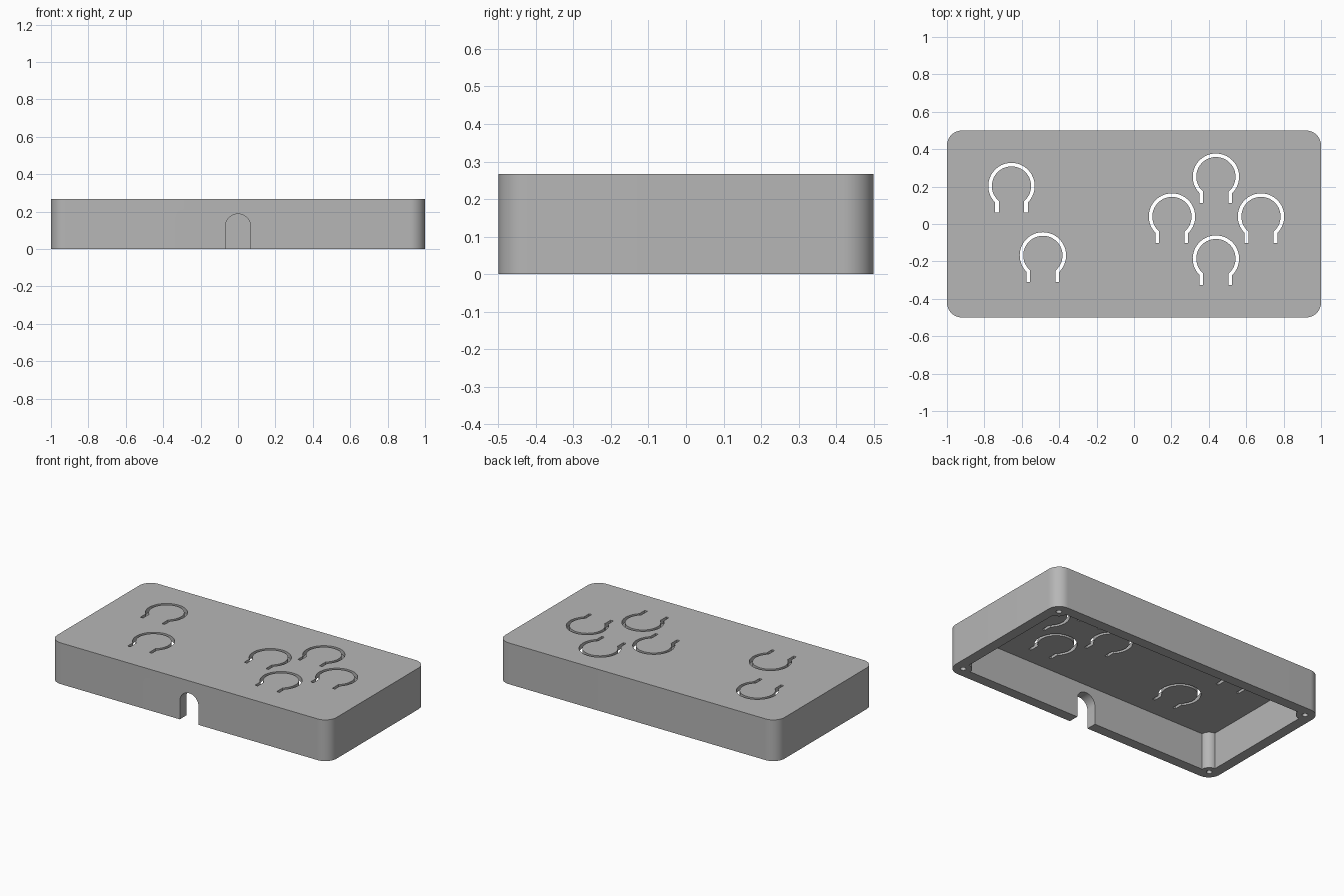
import bpy, bmesh, math
from mathutils import Matrix, Vector

cube = bpy.data.objects.get("Cube")
if cube:
    bpy.data.objects.remove(cube, do_unlink=True)

LENGTH, WIDTH, HEIGHT = 2.0, 1.0, 0.267
WALL, LID = 0.067, 0.03
POST_R, HOLE_R = 0.053, 0.017
CORNER_R = 0.08

grey = bpy.data.materials.new("plain grey")
grey.use_nodes = True
colour = (0.47, 0.47, 0.47, 1)
grey.diffuse_color = colour
grey.node_tree.nodes["Principled BSDF"].inputs["Base Color"].default_value = colour


def arc(cx, cy, r, start, end, steps):
    """Points on an arc, angles in degrees."""
    angles = [math.radians(start + (end - start) * i / steps) for i in range(steps + 1)]
    return [(cx + r * math.cos(a), cy + r * math.sin(a)) for a in angles]


def prism(name, outline, low, high, matrix=Matrix()):
    """Extrude a flat outline from low to high, then place it."""
    bm = bmesh.new()
    face = bm.faces.new([bm.verts.new((x, y, low)) for x, y in outline])
    lifted = bmesh.ops.extrude_face_region(bm, geom=[face])["geom"]
    top = [v for v in lifted if isinstance(v, bmesh.types.BMVert)]
    bmesh.ops.translate(bm, verts=top, vec=Vector((0, 0, high - low)))
    bmesh.ops.recalc_face_normals(bm, faces=bm.faces)
    bm.transform(matrix)
    mesh = bpy.data.meshes.new(name)
    bm.to_mesh(mesh)
    bm.free()
    mesh.materials.append(grey)
    obj = bpy.data.objects.new(name, mesh)
    bpy.context.collection.objects.link(obj)
    return obj


def cut(target, cutter):
    """Subtract the cutter and remove it."""
    cutter.hide_render = True
    mod = target.modifiers.new("cut", 'BOOLEAN')
    mod.operation, mod.solver, mod.object = 'DIFFERENCE', 'EXACT', cutter
    bpy.context.view_layer.objects.active = target
    bpy.ops.object.modifier_apply(modifier=mod.name)
    bpy.data.objects.remove(cutter, do_unlink=True)


corners = [(1, 1), (-1, 1), (-1, -1), (1, -1)]

# Rounded outer block
outline = []
for i, (sx, sy) in enumerate(corners):
    outline += arc(sx * (LENGTH / 2 - CORNER_R), sy * (WIDTH / 2 - CORNER_R),
                   CORNER_R, 90 * i, 90 * i + 90, 12)
case = prism("case_shell", outline, 0, HEIGHT)

# Hollow underside, leaving a rounded screw post in every corner
post_x, post_y = LENGTH / 2 - WALL, WIDTH / 2 - WALL
outline = []
for i, (sx, sy) in enumerate(corners):
    outline += arc(sx * post_x, sy * post_y, POST_R, 90 * i + 270, 90 * i + 180, 12)
cut(case, prism("cavity_cutter", outline, -0.1, HEIGHT - LID))

# Blind screw holes in the posts
for sx, sy in corners:
    circle = arc(sx * post_x, sy * post_y, HOLE_R, 0, 360, 20)[:-1]
    cut(case, prism("screw_hole_cutter", circle, -0.1, 0.2))

# Arched cable opening in the front wall
half, spring = 0.067, 0.12
arch = [(-half, -0.1), (half, -0.1)] + arc(0, spring, half, 0, 180, 20)
stand_up = Matrix.Rotation(math.radians(90), 4, 'X')
cut(case, prism("cable_arch_cutter", arch, 0.4, 0.6, stand_up))

# Flexible button tabs: a ring slot with two straight legs, open to the front
OUTER, INNER, LEG_OUT, LEG_IN, LEG_END = 0.124, 0.105, 0.087, 0.068, -0.142


def ring_arc(r, leg):
    drop = math.degrees(math.acos(leg / r))
    return arc(0, 0, r, -drop, 180 + drop, 40)


slot = ([(LEG_OUT, LEG_END)] + ring_arc(OUTER, LEG_OUT)
        + [(-LEG_OUT, LEG_END), (-LEG_IN, LEG_END)]
        + ring_arc(INNER, LEG_IN)[::-1] + [(LEG_IN, LEG_END)])

left_pad = [(0.438, 0.253), (0.203, 0.04), (0.679, 0.04), (0.438, -0.185)]
right_pair = [(-0.655, 0.203), (-0.487, -0.168)]
for x, y in left_pad + right_pair:
    cut(case, prism("button_slot_cutter", slot, HEIGHT - 0.1, HEIGHT + 0.1,
                    Matrix.Translation((x, y, 0))))

# Smooth the round walls, keep the edges crisp
bpy.ops.object.select_all(action='DESELECT')
case.select_set(True)
bpy.context.view_layer.objects.active = case
bpy.ops.object.shade_smooth_by_angle(angle=math.radians(30))
